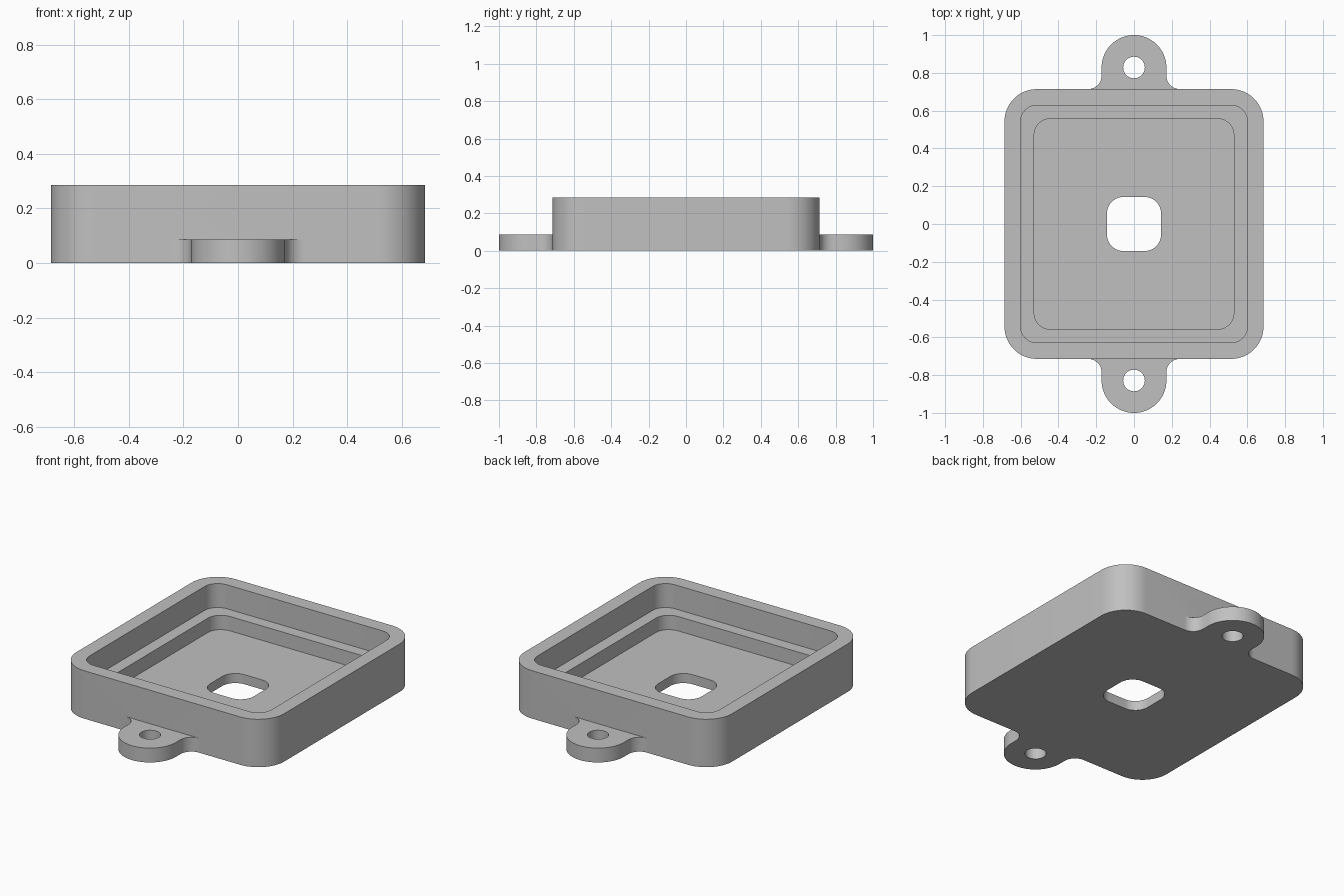
import bpy
import bmesh
from math import sin, cos, pi

if "Cube" in bpy.data.objects:
    bpy.data.objects.remove(bpy.data.objects["Cube"])

U = 2 / 70          # one design unit
STEPS = 12          # segments per rounded corner

grey = bpy.data.materials.new("plain grey")
colour = (0.53, 0.53, 0.53, 1)
grey.diffuse_color = colour
grey.use_nodes = True
grey.node_tree.nodes["Principled BSDF"].inputs["Base Color"].default_value = colour


def arc(cx, cy, r, start, end, steps=STEPS):
    angles = [start + (end - start) * i / steps for i in range(steps + 1)]
    return [(cx + r * cos(a), cy + r * sin(a)) for a in angles]


def rounded_rect(width, depth, r):
    x, y = width / 2 - r, depth / 2 - r
    points = []
    for i, (sx, sy) in enumerate([(1, 1), (-1, 1), (-1, -1), (1, -1)]):
        points += arc(sx * x, sy * y, r, i * pi / 2, (i + 1) * pi / 2)
    return points


def make_object(name, bm):
    bmesh.ops.recalc_face_normals(bm, faces=bm.faces)
    mesh = bpy.data.meshes.new(name)
    bm.to_mesh(mesh)
    bm.free()
    mesh.materials.append(grey)
    obj = bpy.data.objects.new(name, mesh)
    bpy.context.collection.objects.link(obj)
    return obj


def add_loop(bm, points, z):
    return [bm.verts.new((x * U, y * U, z * U)) for x, y in points]


def bridge(bm, a, b):
    for i in range(len(a)):
        j = (i + 1) % len(a)
        bm.faces.new((a[i], a[j], b[j], b[i]))


def prism(name, points, bottom, top):
    bm = bmesh.new()
    low, high = add_loop(bm, points, bottom), add_loop(bm, points, top)
    bridge(bm, low, high)
    bm.faces.new(low)
    bm.faces.new(high)
    return make_object(name, bm)


def combine(target, tool, operation):
    tool.hide_render = True
    mod = target.modifiers.new("combine", 'BOOLEAN')
    mod.operation, mod.solver, mod.object = operation, 'EXACT', tool
    bpy.context.view_layer.objects.active = target
    bpy.ops.object.modifier_apply(modifier=mod.name)
    bpy.data.objects.remove(tool)


# Tray: outer wall, stepped pocket and window as one closed ring of loops
outer = rounded_rect(48, 50, 6)
pocket = rounded_rect(42, 44, 3)
recess = rounded_rect(37, 39, 3)
window = rounded_rect(10, 10, 3)
bm = bmesh.new()
loops = [add_loop(bm, p, z) for p, z in (
    (outer, 0), (outer, 10), (pocket, 10), (pocket, 5),
    (recess, 5), (recess, 2), (window, 2), (window, 0))]
for i, loop in enumerate(loops):
    bridge(bm, loop, loops[(i + 1) % len(loops)])
tray = make_object("tray", bm)

# Mounting tabs: round ends, filleted roots and a screw hole each
EDGE, HALF, FILLET, CENTRE = 25, 6, 2.5, 29
root = HALF + FILLET
outline = [(root, EDGE - 1)]
outline += arc(root, EDGE + FILLET, FILLET, -pi / 2, -pi)
outline += arc(0, CENTRE, HALF, 0, pi, 4 * STEPS)
outline += arc(-root, EDGE + FILLET, FILLET, 0, -pi / 2)
outline += [(-root, EDGE - 1)]
for side, name in ((-1, "front"), (1, "back")):
    tab = prism(name + "_tab", [(x, side * y) for x, y in outline], 0, 3)
    hole = prism(name + "_hole_cutter",
                 arc(0, side * CENTRE, 2, 0, 2 * pi, 4 * STEPS)[:-1], -1, 4)
    combine(tab, hole, 'DIFFERENCE')
    combine(tray, tab, 'UNION')

# Smooth the rounded walls, keep the rims crisp
bpy.ops.object.select_all(action='DESELECT')
tray.select_set(True)
bpy.context.view_layer.objects.active = tray
bpy.ops.object.shade_smooth_by_angle(angle=pi / 6)
